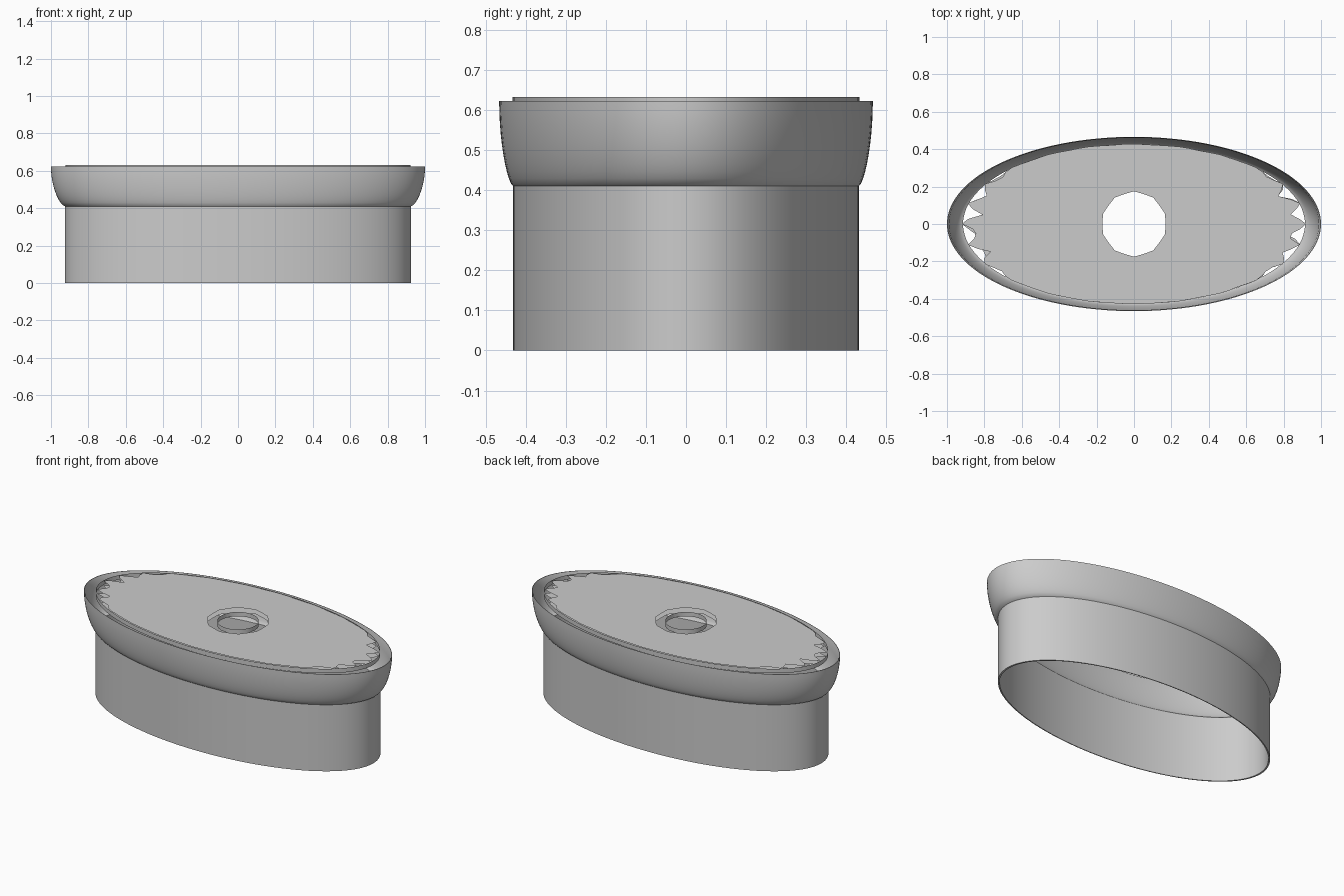
import bpy, bmesh, math, random

random.seed(4)
if "Cube" in bpy.data.objects:
    bpy.data.objects.remove(bpy.data.objects["Cube"])

gray = bpy.data.materials.new("plain gray")
gray.use_nodes = True
gray.diffuse_color = (0.6, 0.6, 0.6, 1)
gray.node_tree.nodes["Principled BSDF"].inputs["Base Color"].default_value = (0.6, 0.6, 0.6, 1)

SIDES = 128
RATIO = 0.466          # depth of every ellipse relative to its width
PLATE_TOP, PLATE_BOTTOM = 0.632, 0.605


def ellipse(bm, radius, z, sides=SIDES, ratio=RATIO):
    steps = [2 * math.pi * i / sides for i in range(sides)]
    return [bm.verts.new((radius * math.cos(a), radius * ratio * math.sin(a), z)) for a in steps]


def bridge(bm, lower, upper):
    n = len(lower)
    for i in range(n):
        j = (i + 1) % n
        bm.faces.new((lower[i], lower[j], upper[j], upper[i]))


def finish(bm, name):
    mesh = bpy.data.meshes.new(name)
    bm.to_mesh(mesh)
    bm.free()
    obj = bpy.data.objects.new(name, mesh)
    bpy.context.collection.objects.link(obj)
    mesh.materials.append(gray)
    bpy.ops.object.select_all(action="DESELECT")
    obj.select_set(True)
    bpy.context.view_layer.objects.active = obj
    bpy.ops.object.shade_smooth_by_angle(angle=math.radians(30))
    return obj


# Hollow oval body: straight skirt, then a bulging flare up to a thin rim
flare = [(0.925 + 0.075 * math.sin(t * math.pi / 2), 0.41 + 0.212 * (1 - math.cos(t * math.pi / 2)) ** 0.8)
         for t in (i / 10 for i in range(11))]
outer = [(0.925, 0.0)] + flare
inner = [(r - 0.011, z) for r, z in outer[:-1]] + [(0.997, 0.622)]
profile = outer + inner[::-1]
bm = bmesh.new()
rings = [ellipse(bm, r, z) for r, z in profile]
for k, ring in enumerate(rings):
    bridge(bm, ring, rings[(k + 1) % len(rings)])
finish(bm, "oval_body")


# Ragged oval cap with a wavy centre hole
def ragged_cap(name, z):
    bm = bmesh.new()
    edge = ellipse(bm, 0.92, z, 96)
    for i, v in enumerate(edge):
        tip = max(0, abs(v.co.x) / 0.92 - 0.72) / 0.28
        depth = (0.008 + 0.10 * tip) * random.uniform(0.5, 1.2)
        if i % 4 in (1, 2, 3):
            depth *= 1 if i % 4 == 2 else 0.6
            v.co.x *= 1 - depth
            v.co.y *= 1 - depth
    hole = ellipse(bm, 0.175, z, 20, 1)
    for v in hole[::2]:
        v.co.x *= 0.96
        v.co.y *= 0.96
    for loop in (edge, hole):
        for i, v in enumerate(loop):
            bm.edges.new((v, loop[i - 1]))
    bmesh.ops.triangle_fill(bm, edges=bm.edges[:], use_beauty=True)
    bmesh.ops.recalc_face_normals(bm, faces=bm.faces[:])
    if bm.faces[:][0].normal.z < 0:
        bmesh.ops.reverse_faces(bm, faces=bm.faces[:])
    finish(bm, name)


ragged_cap("top_plate", PLATE_TOP)
ragged_cap("under_plate", PLATE_BOTTOM)

# Thin upright walls: plate edge and centre ring
for name, radius, ratio in (("plate_edge", 0.922, 0.47), ("centre_ring", 0.116, 1)):
    bm = bmesh.new()
    bridge(bm, ellipse(bm, radius, PLATE_BOTTOM, SIDES, ratio), ellipse(bm, radius, PLATE_TOP, SIDES, ratio))
    finish(bm, name)
